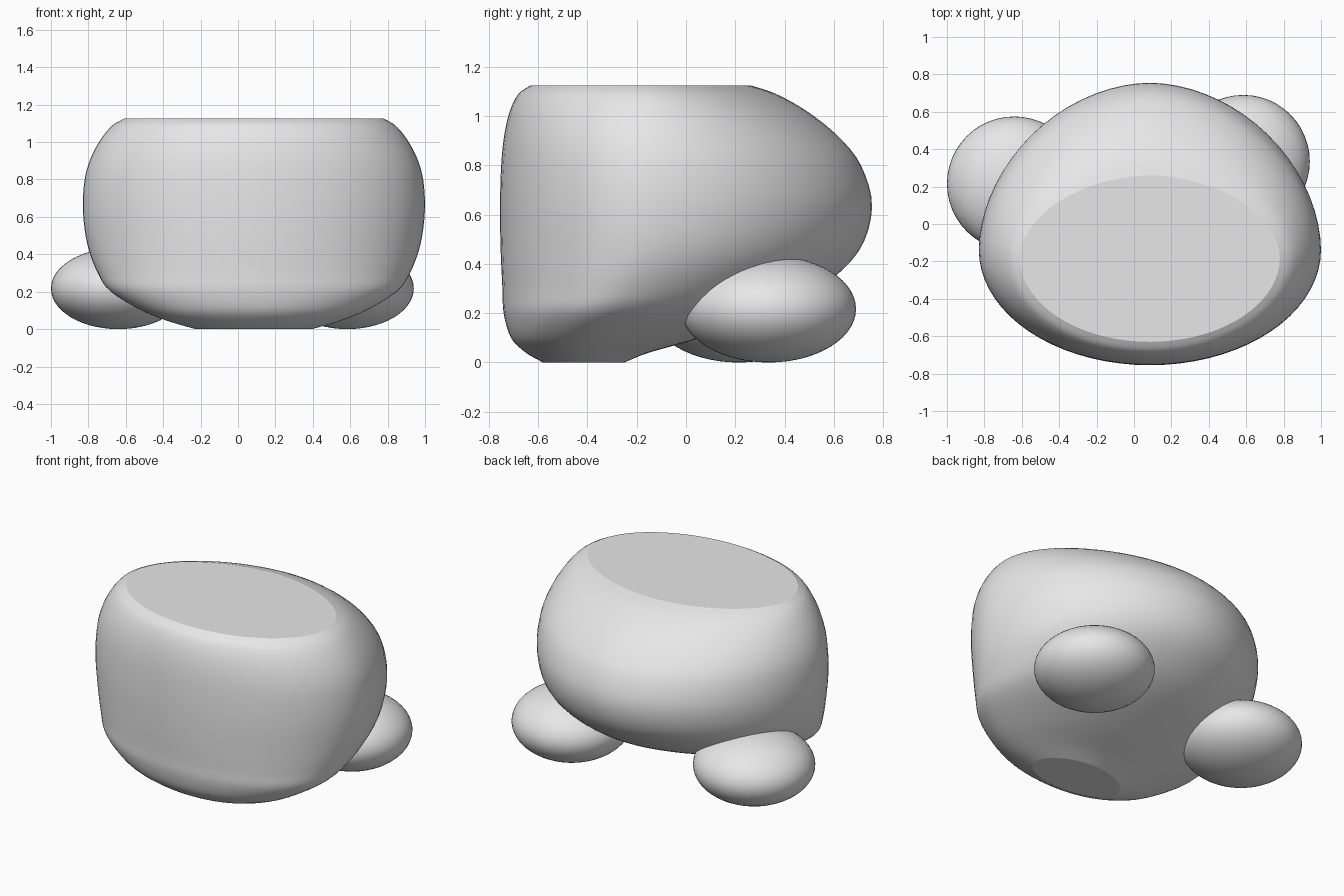
import bpy
import bmesh
import math

if "Cube" in bpy.data.objects:
    bpy.data.objects.remove(bpy.data.objects["Cube"], do_unlink=True)

grey = bpy.data.materials.new("plain grey")
grey.use_nodes = True
COLOUR = (0.8, 0.8, 0.8, 1)
grey.diffuse_color = COLOUR
grey.node_tree.nodes["Principled BSDF"].inputs["Base Color"].default_value = COLOUR

BODY_X = 0.085
SEGMENTS = 72
# Body sections: height, front y, widest y, back y, half width
SECTIONS = [
    (0.0, -0.58, -0.43, -0.25, 0.31),
    (0.04, -0.65, -0.42, -0.15, 0.45),
    (0.1, -0.71, -0.39, 0.06, 0.60),
    (0.2, -0.74, -0.31, 0.35, 0.765),
    (0.3, -0.745, -0.23, 0.54, 0.835),
    (0.45, -0.752, -0.16, 0.70, 0.89),
    (0.63, -0.755, -0.14, 0.755, 0.914),
    (0.8, -0.75, -0.14, 0.71, 0.905),
    (0.92, -0.738, -0.15, 0.615, 0.87),
    (1.02, -0.715, -0.16, 0.49, 0.815),
    (1.09, -0.68, -0.17, 0.365, 0.755),
    (1.125, -0.63, -0.18, 0.26, 0.695),
]


def refine(rows, steps):
    """Smooth the list of sections with a Catmull-Rom curve."""
    result = []
    for i in range(len(rows) - 1):
        quad = (rows[max(i - 1, 0)], rows[i], rows[i + 1],
                rows[min(i + 2, len(rows) - 1)])
        for s in range(steps):
            t = s / steps
            result.append([
                b + 0.5 * t * (c - a + t * (2 * a - 5 * b + 4 * c - d
                                            + t * (3 * (b - c) + d - a)))
                for a, b, c, d in zip(*quad)])
    return result + [rows[-1]]


def section_point(angle, z, front, middle, back, width):
    """Egg outline: round front, slightly tapered back."""
    c, s = math.cos(angle), math.sin(angle)
    if s < 0:
        return (BODY_X + width * c, middle + (middle - front) * s, z)
    power = 2 / 1.87
    x = math.copysign(abs(c) ** power, c)
    return (BODY_X + width * x, middle + (back - middle) * s ** power, z)


def build_body():
    bm = bmesh.new()
    rings = []
    for row in refine(SECTIONS, 4):
        rings.append([bm.verts.new(section_point(2 * math.pi * i / SEGMENTS, *row))
                      for i in range(SEGMENTS)])
    for low, high in zip(rings, rings[1:]):
        for i in range(SEGMENTS):
            j = (i + 1) % SEGMENTS
            bm.faces.new((low[i], low[j], high[j], high[i])).smooth = True
    # Flat caps with sharp rims
    for ring in (rings[0][::-1], rings[-1]):
        cap = bm.faces.new(ring)
        for edge in cap.edges:
            edge.smooth = False
    mesh = bpy.data.meshes.new("body")
    bm.to_mesh(mesh)
    bm.free()
    mesh.materials.append(grey)
    body = bpy.data.objects.new("body", mesh)
    bpy.context.collection.objects.link(body)


def build_foot(name, x, y, radius):
    height = 0.217
    bpy.ops.mesh.primitive_uv_sphere_add(segments=48, ring_count=28, radius=1,
                                         location=(x, y, height))
    foot = bpy.context.object
    foot.name = name
    foot.scale = (radius, radius, height)
    foot.data.materials.append(grey)
    bpy.ops.object.shade_smooth()


build_body()
build_foot("left_foot", 0.585, 0.335, 0.355)
build_foot("right_foot", -0.64, 0.215, 0.36)
